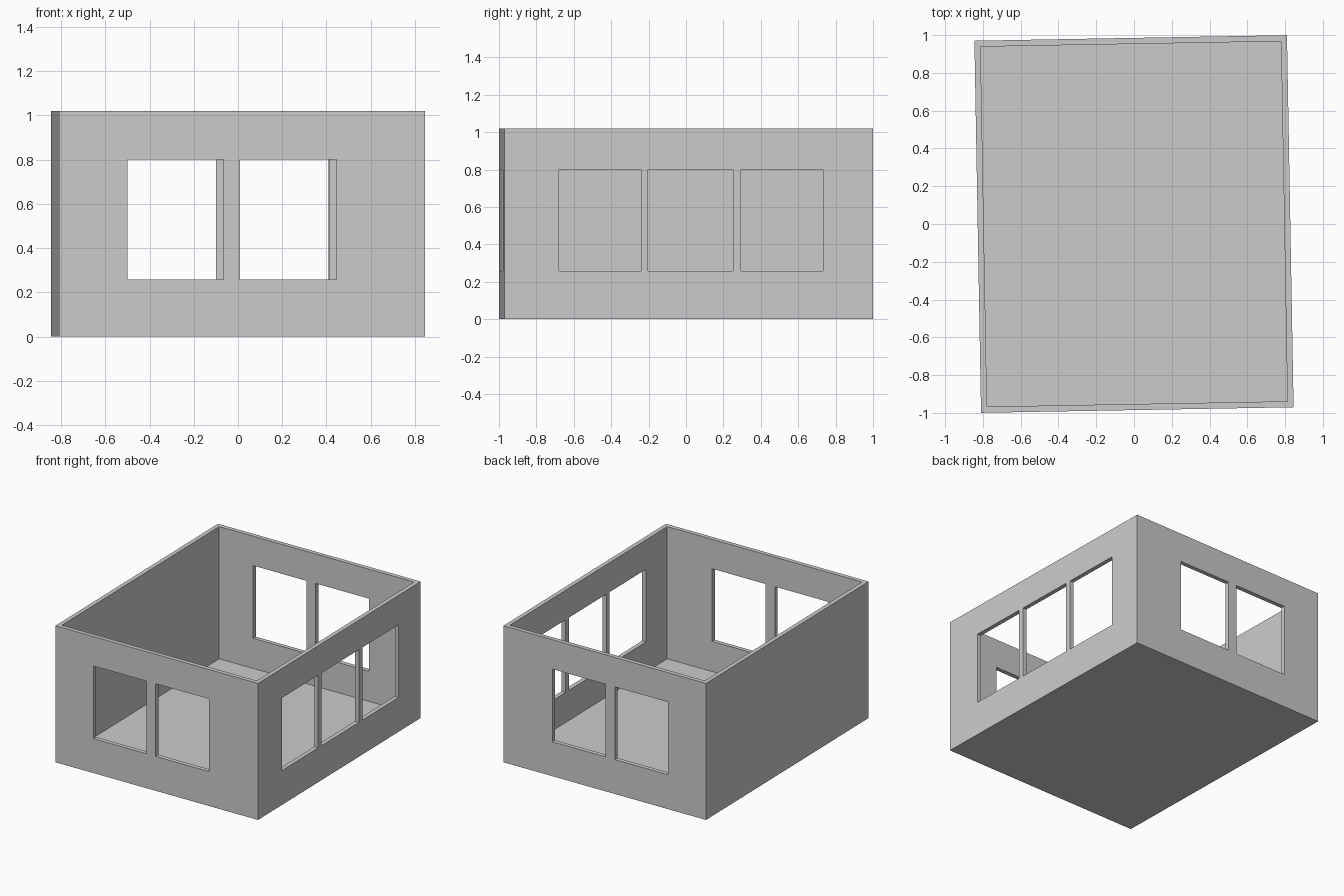
import bpy
from math import radians

if "Cube" in bpy.data.objects:
    bpy.data.objects.remove(bpy.data.objects["Cube"])

W, L, H = 1.655, 1.97, 1.02      # outer width, length, height
T = 0.032                        # wall and floor thickness
Z0, Z1 = 0.257, 0.80             # window sill and head
END_WINDOWS = [(-0.518, -0.083), (-0.008, 0.428)]
SIDE_WINDOWS = [(-0.695, -0.256), (-0.218, 0.237), (0.28, 0.719)]


def box(name, lo, hi):
    centre = [(a + b) / 2 for a, b in zip(lo, hi)]
    bpy.ops.mesh.primitive_cube_add(size=1, location=centre)
    ob = bpy.context.object
    ob.name = name
    ob.scale = [b - a for a, b in zip(lo, hi)]
    bpy.ops.object.transform_apply(location=True, rotation=False, scale=True)
    return ob


def cut(target, lo, hi):
    cutter = box("cutter", lo, hi)
    cutter.hide_render = True
    mod = target.modifiers.new("cut", 'BOOLEAN')
    mod.operation = 'DIFFERENCE'
    mod.solver = 'EXACT'
    mod.object = cutter
    bpy.context.view_layer.objects.active = target
    bpy.ops.object.modifier_apply(modifier=mod.name)
    bpy.data.objects.remove(cutter, do_unlink=True)


# Open-topped room: floor and four walls
room = box("room_shell", (-W / 2, -L / 2, 0), (W / 2, L / 2, H))
cut(room, (-W / 2 + T, -L / 2 + T, T), (W / 2 - T, L / 2 - T, H + 0.2))

# Window pairs through the front and back walls
for a, b in END_WINDOWS:
    for y in (-L / 2, L / 2):
        cut(room, (a, y - 0.1, Z0), (b, y + 0.1, Z1))

# Three windows through the right wall only
for a, b in SIDE_WINDOWS:
    cut(room, (W / 2 - 0.1, a, Z0), (W / 2 + 0.1, b, Z1))

# The whole room sits slightly turned
room.rotation_euler.z = radians(1.02)
